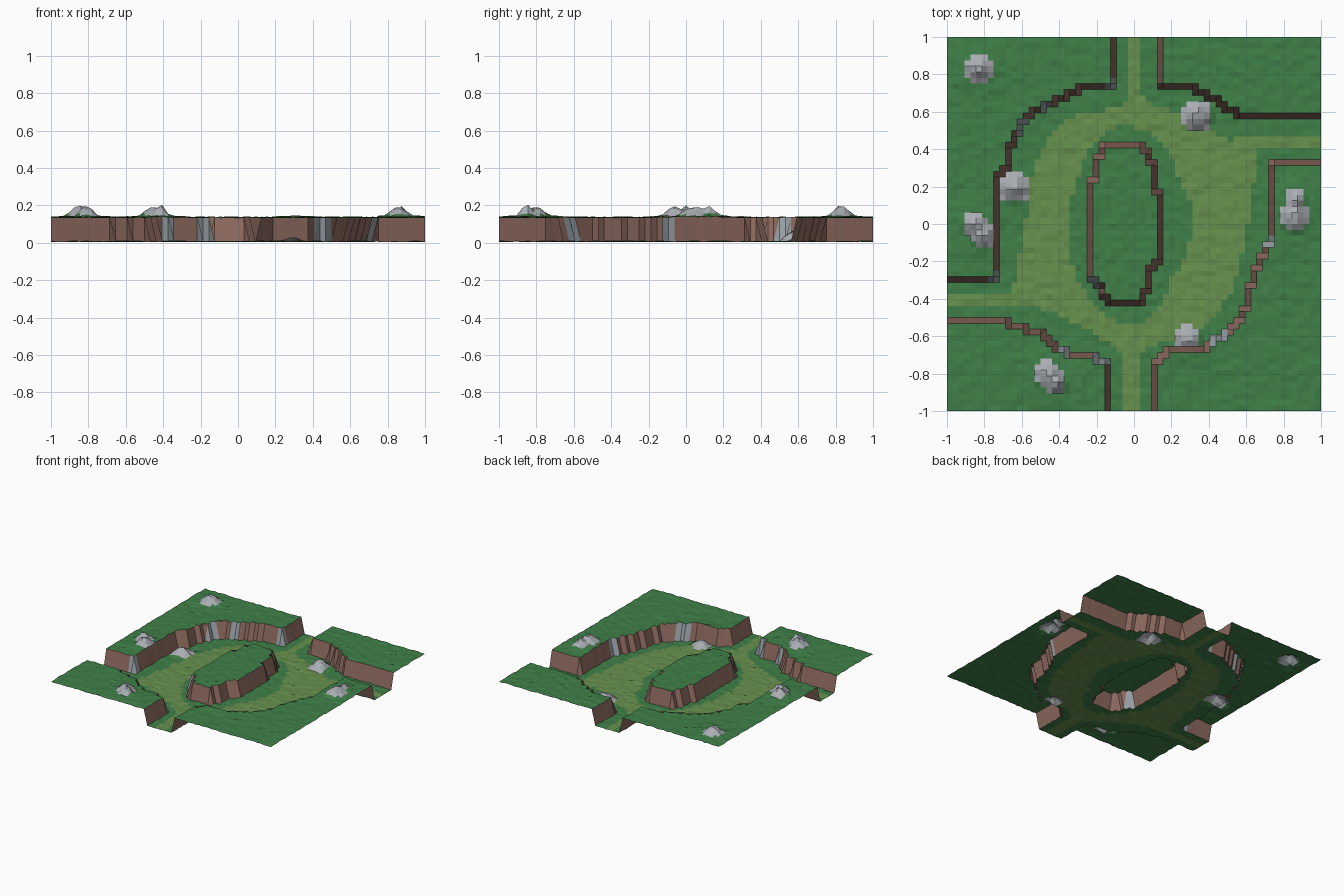
import bpy, math, random

if "Cube" in bpy.data.objects:
    bpy.data.objects.remove(bpy.data.objects["Cube"])

random.seed(7)
N = 64
STEP = 2 / N
FLOOR, TOP = 0.007, 0.136

# Valley outline, one corner bank at a time (clockwise from the north gap)
bank_ne = [(.13, 1.1), (.13, .73), (.30, .73), (.36, .70), (.42, .68), (.48, .63), (.54, .59),
           (.57, .565), (1.1, .565)]
bank_se = [(1.1, .33), (.75, .33), (.75, 0), (.72, -.10), (.69, -.18), (.65, -.26), (.62, -.35),
           (.59, -.46), (.54, -.54), (.49, -.59), (.42, -.62), (.36, -.68), (.17, -.685),
           (.11, -.74), (.11, -1.1)]
bank_sw = [(-.14, -1.1), (-.14, -.75), (-.2, -.72), (-.33, -.705), (-.42, -.65), (-.48, -.6),
           (-.55, -.565), (-.65, -.55), (-.68, -.525), (-1.1, -.525)]
bank_nw = [(-1.1, -.295), (-.73, -.295), (-.73, .25), (-.69, .29), (-.67, .37), (-.64, .45),
           (-.61, .54), (-.55, .59), (-.45, .645), (-.36, .68), (-.26, .73), (-.11, .73), (-.11, 1.1)]
valley = bank_ne + bank_se + bank_sw + bank_nw

# Raised island in the middle
island = [(-.235, .23), (-.235, -.25), (-.2, -.32), (-.16, -.38), (-.1, -.425), (.02, -.425),
          (.06, -.37), (.08, -.28), (.11, -.2), (.135, -.18), (.135, .18), (.105, .2), (.105, .31),
          (.07, .38), (.04, .43), (-.14, .43), (-.18, .38), (-.205, .33), (-.205, .23)]

# Worn path: outer edge with four spurs, and the inner hole around the island
path_east = [(.035, 1.1), (.035, .69), (.12, .63), (.24, .59), (.32, .54), (.42, .5), (.5, .45),
             (.66, .47), (1.1, .47), (1.1, .41), (.68, .41), (.65, .34), (.64, .2), (.61, 0),
             (.58, -.15), (.55, -.28), (.5, -.4), (.42, -.5), (.33, -.57), (.17, -.62),
             (.06, -.66), (.02, -.75), (.02, -1.1)]
path_west = [(-.05, -1.1), (-.05, -.73), (-.15, -.63), (-.25, -.56), (-.36, -.5), (-.5, -.45),
             (-.65, -.44), (-1.1, -.44), (-1.1, -.38), (-.68, -.38), (-.64, -.3), (-.6, -.1),
             (-.57, .1), (-.54, .28), (-.48, .42), (-.4, .53), (-.3, .58), (-.1, .62),
             (-.02, .69), (-.02, 1.1)]
path_hole = [(-.16, .48), (-.26, .36), (-.32, .2), (-.35, .08), (-.35, -.1), (-.32, -.28),
             (-.2, -.45), (-.1, -.52), (0, -.54), (.08, -.5), (.15, -.43), (.2, -.3), (.28, -.15),
             (.31, -.05), (.31, .1), (.26, .2), (.22, .3), (.17, .4), (.08, .5), (-.05, .53)]
path = path_east + path_west

# Rock heaps: x, y, radius x, radius y, height
heaps = [(-.83, .83, .085, .07, .06), (.34, .58, .085, .085, .07), (-.64, .19, .085, .085, .06),
         (-.85, 0, .075, .065, .055), (-.81, -.06, .06, .07, .055), (.86, .04, .075, .085, .06),
         (.87, .12, .055, .08, .045), (.29, -.61, .07, .07, .06), (-.46, -.80, .07, .08, .05),
         (-.42, -.85, .06, .06, .06)]
# Stone patches showing in the cliffs: x, y, radius
seams = [(-.11, .74, .04), (-.61, .53, .05), (-.48, .64, .04), (-.73, -.29, .04), (-.2, -.29, .04),
         (.72, -.1, .04), (.45, -.6, .06), (-.38, -.68, .04), (-.17, -.72, .04)]


def inside(x, y, poly):
    hit = False
    for (x1, y1), (x2, y2) in zip(poly, poly[1:] + poly[:1]):
        if (y1 > y) != (y2 > y) and x < x1 + (y - y1) / (y2 - y1) * (x2 - x1):
            hit = not hit
    return hit


def bump(x, y):
    return max(h * max(0, 1 - math.hypot((x - a) / rx, (y - b) / ry)) for a, b, rx, ry, h in heaps)


def mound(x, y):
    return max(.014 * max(0, 1 - math.hypot(x - a, y - b) / .17) for a, b, *_ in heaps)


# Height field: every grid vertex is either valley floor or high ground
verts, level, rock = [], [], []
for j in range(N + 1):
    for i in range(N + 1):
        x, y = -1 + i * STEP, -1 + j * STEP
        isle = inside(x, y, island)
        low = inside(x, y, valley) and not isle
        b = bump(x, y) * random.uniform(.8, 1.2)
        z = (FLOOR if low else TOP) + random.uniform(-.004, .004) + b
        if not low:
            z += mound(x, y)
        verts.append((x, y, max(0, z)))
        level.append('low' if low else 'isle' if isle else 'high')
        rock.append(b)

# Sort the cells into parts
parts = {k: [] for k in ('plateau', 'island_top', 'valley_grass', 'worn_path', 'cliff_earth',
                         'cliff_stone', 'rock_heaps')}
for j in range(N):
    for i in range(N):
        a = j * (N + 1) + i
        quad = (a, a + 1, a + N + 2, a + N + 1)
        x, y = -1 + (i + .5) * STEP, -1 + (j + .5) * STEP
        kinds = {level[v] for v in quad}
        if len(kinds) > 1:
            stone = any(math.hypot(x - sx, y - sy) < r for sx, sy, r in seams)
            key = 'cliff_stone' if stone else 'cliff_earth'
        elif max(rock[v] for v in quad) > .016:
            key = 'rock_heaps'
        elif 'high' in kinds:
            key = 'plateau'
        elif 'isle' in kinds:
            key = 'island_top'
        elif inside(x, y, path) and not inside(x, y, path_hole):
            key = 'worn_path'
        else:
            key = 'valley_grass'
        parts[key].append(quad)

GRASS, STONE = (.05, .215, .065, 1), (.40, .42, .45, 1)
colours = {'plateau': GRASS, 'island_top': GRASS, 'valley_grass': GRASS,
           'worn_path': (.135, .28, .075, 1), 'cliff_earth': (.26, .14, .11, 1),
           'cliff_stone': (.32, .36, .39, 1), 'rock_heaps': STONE}

# One flat-shaded object per part
for name, quads in parts.items():
    used = sorted({v for q in quads for v in q})
    index = {v: n for n, v in enumerate(used)}
    mesh = bpy.data.meshes.new(name)
    mesh.from_pydata([verts[v] for v in used], [], [[index[v] for v in q] for q in quads])
    mat = bpy.data.materials.new(name)
    mat.diffuse_color = colours[name]
    mat.use_nodes = True
    mat.node_tree.nodes["Principled BSDF"].inputs["Base Color"].default_value = mat.diffuse_color
    mesh.materials.append(mat)
    bpy.context.collection.objects.link(bpy.data.objects.new(name, mesh))
